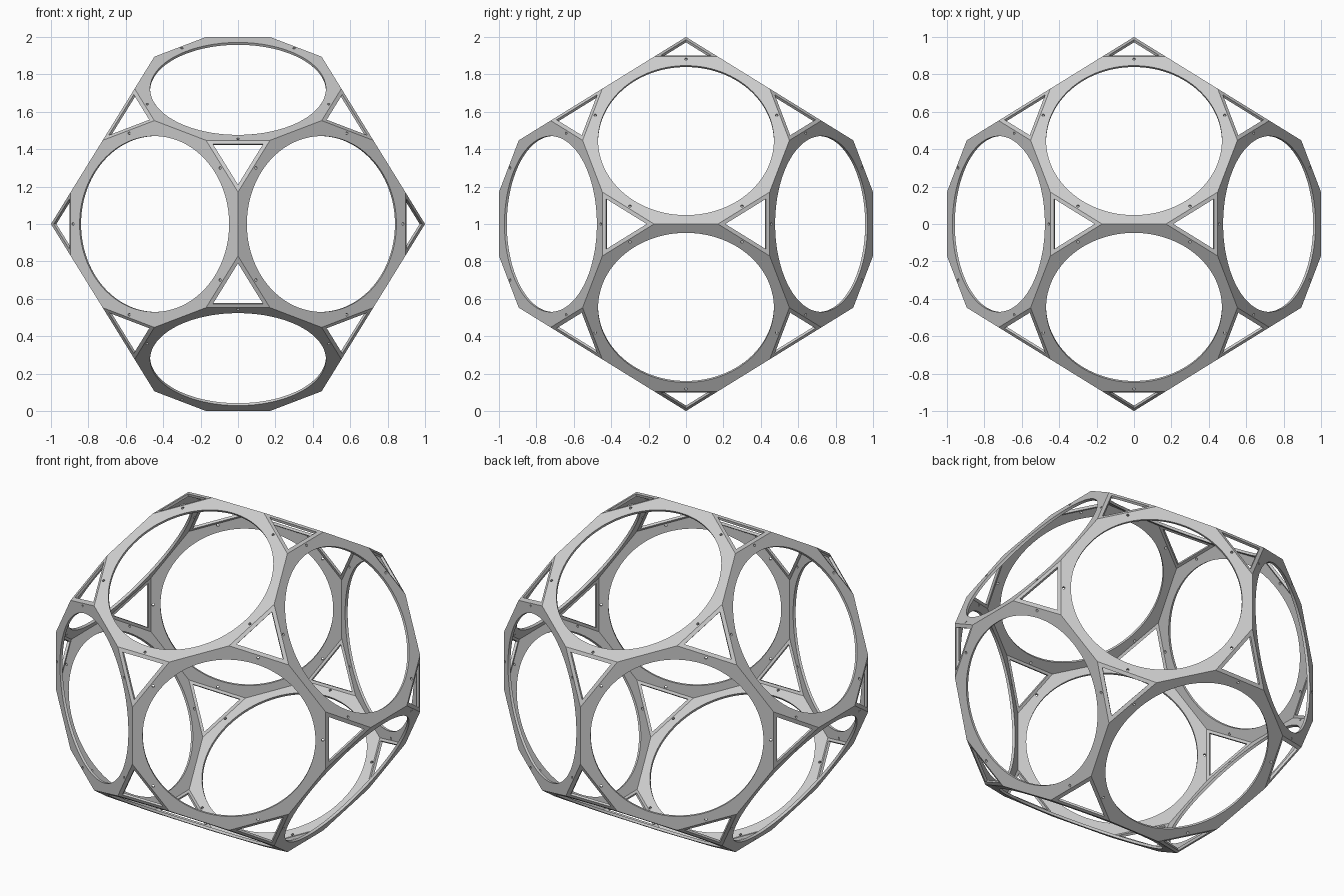
import bpy, bmesh
from math import sin, cos, tan, pi, radians, sqrt
from mathutils import Vector, Matrix

PHI = (1 + sqrt(5)) / 2
SCALE = 1 / (2 + PHI)
EDGE = 2 / PHI * SCALE               # edge length of the truncated solid
THICK = 0.015
FRAME = 0.021                        # width of the triangular frames
RING_HOLE = 0.47
BOLT_RADIUS, BOLT_AT = 0.0075, 0.51

cube = bpy.data.objects.get("Cube")
if cube:
    bpy.data.objects.remove(cube, do_unlink=True)

grey = bpy.data.materials.new("light grey")
grey.use_nodes = True
grey.diffuse_color = (0.6, 0.6, 0.6, 1)
bsdf = next(n for n in grey.node_tree.nodes if n.type == 'BSDF_PRINCIPLED')
bsdf.inputs["Base Color"].default_value = grey.diffuse_color


def circle(radius, count, cx=0.0, cy=0.0, start=0.0):
    return [(cx + radius * cos(start + 2 * pi * i / count),
             cy + radius * sin(start + 2 * pi * i / count)) for i in range(count)]


def decagon(apothem_a, apothem_b):
    """Ten-sided outline whose alternate sides have two apothems."""
    step = pi / 5
    y = (apothem_b - apothem_a * cos(step)) / sin(step)
    points = []
    for k in range(5):
        c, s = cos(2 * step * k), sin(2 * step * k)
        for v in (-y, y):
            points.append((apothem_a * c - v * s, apothem_a * s + v * c))
    return points


def plate_mesh(name, loops):
    """Plate from (outer outline, inner outline) pairs; the first is the rim."""
    bm = bmesh.new()
    rings = []
    for top, bottom in loops:
        rings.append(([bm.verts.new((x, y, 0)) for x, y in top],
                      [bm.verts.new((x, y, -THICK)) for x, y in bottom]))
    for side in (0, 1):
        edges = []
        for ring in rings:
            vs = ring[side]
            edges += [bm.edges.new((vs[i - 1], vs[i])) for i in range(len(vs))]
        bmesh.ops.triangle_fill(bm, edges=edges, use_beauty=True, normal=(0, 0, 1))
    for top, bottom in rings:
        for i in range(len(top)):
            bm.faces.new((top[i - 1], top[i], bottom[i], bottom[i - 1]))
    bmesh.ops.recalc_face_normals(bm, faces=bm.faces)
    mesh = bpy.data.meshes.new(name)
    bm.to_mesh(mesh)
    bm.free()
    mesh.materials.append(grey)
    return mesh


# Ten-sided panel with a large round opening and five bolt holes
half_wide = tan(radians((180 - 142.62) / 2))   # mitre toward a triangle
half_sharp = tan(radians((180 - 116.57) / 2))  # mitre toward another panel
apothem = EDGE / 2 / tan(pi / 10)
opening = circle(RING_HOLE, 128)
panel_loops = [(decagon(apothem, apothem),
                decagon(apothem - THICK * half_wide, apothem - THICK * half_sharp)),
               (opening, opening)]
for k in range(5):
    a = 2 * pi * k / 5
    bolt = circle(BOLT_RADIUS, 12, BOLT_AT * cos(a), BOLT_AT * sin(a))
    panel_loops.append((bolt, bolt))
panel_mesh = plate_mesh("round_panel", panel_loops)

# Triangular frame that fills each corner
corner_radius = EDGE / sqrt(3)
window = circle(corner_radius - 2 * FRAME, 3, start=pi / 3)
frame_mesh = plate_mesh("corner_frame", [
    (circle(corner_radius, 3, start=pi / 3),
     circle(corner_radius - 2 * THICK * half_wide, 3, start=pi / 3)),
    (window, window)])


def directions(a, b):
    """Unit vectors for every sign and cyclic order of (0, a, b)."""
    out = []
    for s in (-1, 1):
        for t in (-1, 1):
            v = (0, s * a, t * b)
            out += [Vector(v[i:] + v[:i]).normalized() for i in range(3)]
    return out


panel_dirs = directions(1, PHI)
signs = (-1, 1)
corner_dirs = directions(PHI, 1 / PHI) + [
    Vector((x, y, z)).normalized() for x in signs for y in signs for z in signs]


def place(mesh, normals, neighbours, distance):
    """One copy per normal, local x turned toward a neighbouring plate."""
    objects = []
    for i, n in enumerate(normals):
        near = max(neighbours, key=lambda d: d.dot(n))
        x = (near - n * near.dot(n)).normalized()
        rot = Matrix((x, n.cross(x), n)).transposed().to_4x4()
        obj = bpy.data.objects.new(f"{mesh.name}_{i + 1}", mesh)
        obj.matrix_world = Matrix.Translation(n * distance + Vector((0, 0, 1))) @ rot
        bpy.context.collection.objects.link(obj)
        objects.append(obj)
    return objects


solid_radius_sq = 1 + (EDGE / 2) ** 2
panel_radius_sq = apothem ** 2 + (EDGE / 2) ** 2
panels = place(panel_mesh, panel_dirs, corner_dirs, sqrt(solid_radius_sq - panel_radius_sq))
place(frame_mesh, corner_dirs, panel_dirs, sqrt(solid_radius_sq - corner_radius ** 2))

# Smooth the round opening walls while keeping the rims crisp
bpy.ops.object.select_all(action='DESELECT')
panels[0].select_set(True)
bpy.context.view_layer.objects.active = panels[0]
bpy.ops.object.shade_smooth_by_angle(angle=radians(25))
